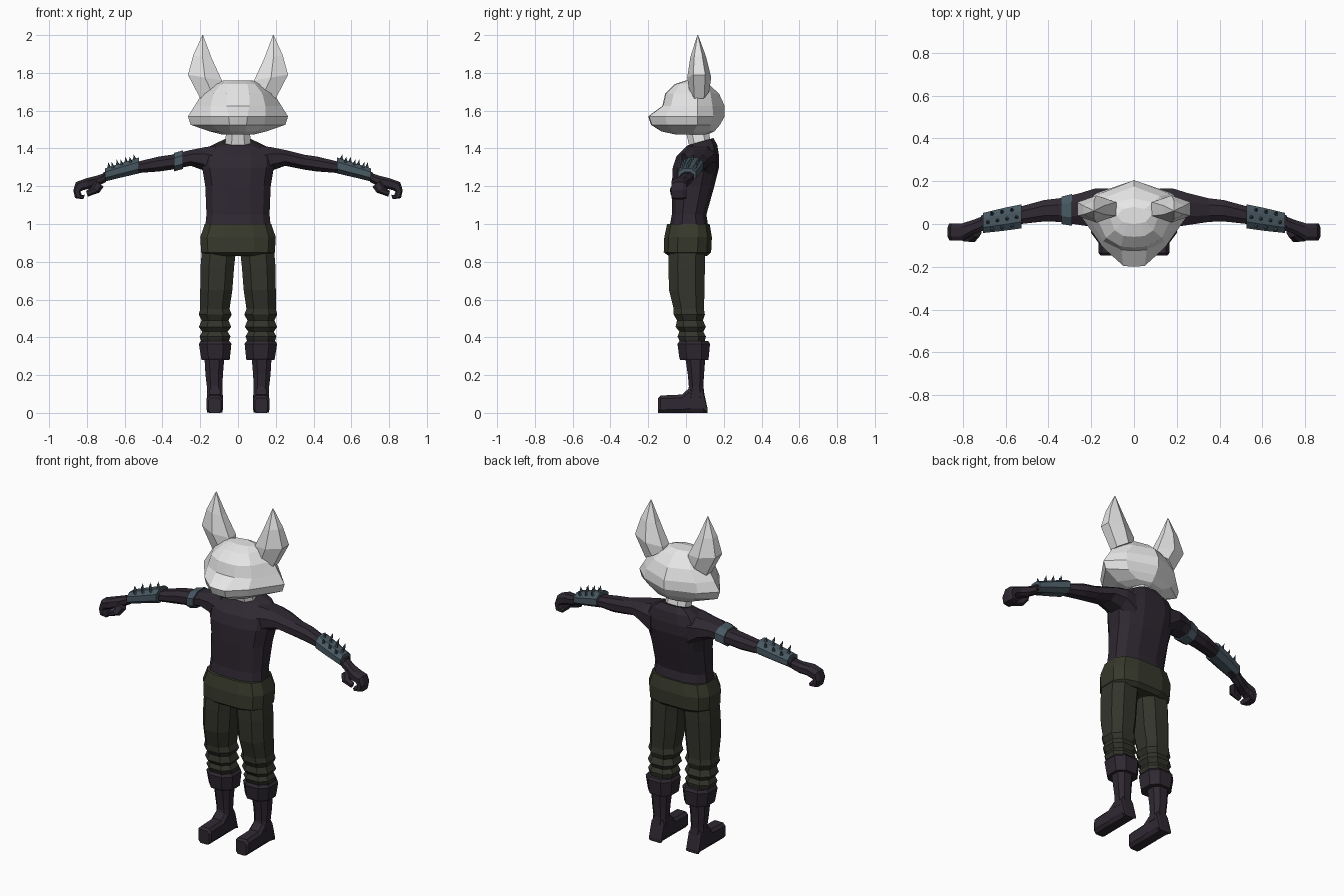
import bpy, bmesh, math
from mathutils import Vector as V


def material(name, rgb):
    m = bpy.data.materials.new(name)
    m.diffuse_color = (*rgb, 1)
    return m


WHITE = material("pale_grey", (0.8, 0.8, 0.8))
DARK = material("dark_plum", (0.028, 0.021, 0.031))
OLIVE = material("olive_cloth", (0.033, 0.035, 0.025))
BELT = material("olive_hem", (0.038, 0.040, 0.024))
STEEL = material("blue_grey", (0.065, 0.098, 0.122))


def ring(c, u, v, n=8, e=1.0):
    """Flat-sided ring about c with half axes u and v; small e is boxier."""
    top = math.cos(math.pi / n) ** e
    pts = []
    for i in range(n):
        a = 2 * math.pi * (i + 0.5) / n
        p, q = (math.copysign(abs(t) ** e, t) / top for t in (math.cos(a), math.sin(a)))
        pts.append(V(c) + V(u) * p + V(v) * q)
    return pts


def level(z, x0, x1, y0, y1, n=8, e=0.8, slant=0.0):
    """Horizontal ring from its extents."""
    return ring(((x0 + x1) / 2, (y0 + y1) / 2, z), ((x1 - x0) / 2, 0, 0),
                (0, (y1 - y0) / 2, slant), n, e)


def across(x, y0, y1, z0, z1, n=8, e=0.9):
    """Ring in a plane facing along the arm."""
    return ring((x, (y0 + y1) / 2, (z0 + z1) / 2), (0, (y1 - y0) / 2, 0),
                (0, 0, (z1 - z0) / 2), n, e)


def loft(name, lofts, mat, mirror=False):
    bm = bmesh.new()
    for rings in lofts:
        loops = [[bm.verts.new(p) for p in r] for r in rings]
        n = len(loops[0])
        for a, b in zip(loops, loops[1:]):
            for i in range(n):
                j = (i + 1) % n
                bm.faces.new((a[i], a[j], b[j], b[i]))
        bm.faces.new(loops[0][::-1])
        bm.faces.new(loops[-1])
    bmesh.ops.remove_doubles(bm, verts=bm.verts, dist=0.0005)
    bmesh.ops.recalc_face_normals(bm, faces=bm.faces)
    me = bpy.data.meshes.new(name)
    bm.to_mesh(me)
    bm.free()
    me.materials.append(mat)
    ob = bpy.data.objects.new(name, me)
    bpy.context.collection.objects.link(ob)
    if mirror:
        ob.modifiers.new("mirror", 'MIRROR').use_mirror_merge = False
    return ob


# Head: z, front y, front half width, then (x, y) of muzzle, cheek, back corner, back y
head_rows = [
    (1.475, -0.06, .03, .06, -.03, .09, .05, .06, .10, .12),
    (1.49, -0.13, .04, .10, -.07, .15, .04, .09, .13, .15),
    (1.525, -0.185, .045, .14, -.10, .25, .06, .15, .13, .18),
    (1.57, -0.20, .05, .145, -.11, .265, .06, .175, .145, .205),
    (1.625, -0.125, .06, .145, -.08, .23, .06, .165, .14, .205),
    (1.69, -0.11, .06, .13, -.065, .19, .06, .12, .13, .175),
    (1.74, -0.06, .05, .09, -.03, .12, .05, .09, .10, .12),
    (1.76, 0.0, .03, .055, .01, .08, .04, .05, .07, .08)]
head = []
for z, yf, xf, xm, ym, xc, yc, xb, yb, yk in head_rows:
    half = [(xf, yf + .004), (xm, ym), (xc, yc), (xb, yb)]
    pts = [(0, yf)] + half + [(0, yk)] + [(-x, y) for x, y in half[::-1]]
    head.append([V((x, y, z)) for x, y in pts])
loft("head", [head], WHITE)

# Ears
loft("ears", [[ring((.14, .07, 1.70), (.06, 0, -.035), (0, .045, 0), 6),
               ring((.175, .07, 1.775), (.09, 0, .015), (0, .055, 0), 6),
               ring((.188, .065, 1.885), (.049, 0, .008), (0, .036, 0), 6),
               ring((.187, .062, 2.0), (.002, 0, 0), (0, .002, 0), 6)]], WHITE, True)

# Neck
loft("neck", [[level(1.40, -.07, .07, .02, .14), level(1.53, -.06, .06, -.01, .11)]], WHITE)

# Torso: z, half width, front y, back y, slant
torso = [(.97, .175, -.09, .12, 0), (1.05, .167, -.075, .108, 0), (1.2, .173, -.075, .15, 0),
         (1.3, .19, -.07, .175, 0), (1.36, .19, -.05, .175, 0), (1.405, .15, -.02, .165, .015),
         (1.435, .085, .005, .145, .02)]
loft("torso", [[level(z, -w, w, a, b, 12, .75, s) for z, w, a, b, s in torso]], DARK)

# Hips
hips = [(.83, .17, -.09, .11), (.85, .195, -.118, .133), (.93, .2, -.115, .137), (1.0, .176, -.1, .125)]
loft("hips", [[level(z, -w, w, a, b, 12, .65) for z, w, a, b in hips]], BELT)

# Trouser legs with gathered folds above the boots
legs = [(.87, .01, .19, -.09, .1), (.78, .02, .198, -.093, .1), (.65, .03, .2, -.09, .098),
        (.55, .045, .2, -.065, .095), (.52, .033, .208, -.065, .1), (.49, .05, .193, -.048, .09),
        (.455, .036, .207, -.055, .105), (.43, .055, .19, -.035, .092),
        (.405, .04, .203, -.045, .105), (.36, .055, .19, -.025, .095)]
loft("trouser_legs", [[level(*r) for r in legs]], OLIVE, True)

# Boots: cuff, shaft and foot
cuff = [(.28, .045, .192, -.03, .118), (.29, .043, .195, -.035, .12),
        (.365, .035, .207, -.045, .127), (.38, .045, .197, -.035, .118)]
shaft = [(.08, .08, .165, .0, .1), (.14, .083, .165, .015, .092),
         (.2, .08, .172, .01, .095), (.3, .072, .178, -.005, .103)]
foot = []
for y, w, h in [(-.147, .034, .08), (-.135, .043, .092), (-.02, .042, .097), (.02, .041, .135),
                (.09, .041, .13), (.115, .041, .0)]:
    h = max(h, .02)
    foot.append(ring((.123, y, h / 2), (w, 0, 0), (0, 0, h / 2), 8, .5))
loft("boots", [[level(*r) for r in cuff], [level(*r) for r in shaft], foot], DARK, True)

# Arms: x, y range, z range
arms = [(.12, -.03, .165, 1.22, 1.415), (.185, -.015, .165, 1.285, 1.405),
        (.25, -.005, .145, 1.308, 1.392), (.35, .01, .12, 1.288, 1.367),
        (.42, .012, .112, 1.278, 1.357), (.53, .0, .082, 1.27, 1.33), (.715, -.03, .04, 1.222, 1.272)]
loft("arms", [[across(*r) for r in arms]], DARK, True)

# Hands: curled fingers plus thumb
fist = [across(.70, -.03, .04, 1.222, 1.272), across(.75, -.045, .02, 1.195, 1.255)]
for x, z, dx, dz in [(.80, 1.213, .006, .028), (.84, 1.2, .018, .022), (.853, 1.175, .019, .004),
                     (.845, 1.145, .018, -.008), (.815, 1.143, .004, -.012)]:
    fist.append(ring((x, -.037, z), (0, .04, 0), (dx, 0, dz), 8, .7))
thumb = [ring((.735, -.04, 1.215), (0, .02, 0), (.02, 0, .015), 6),
         ring((.755, -.064, 1.18), (0, .02, 0), (.018, 0, .012), 6),
         ring((.80, -.066, 1.16), (0, .014, 0), (.004, 0, .013), 6)]
loft("hands", [fist, thumb], DARK, True)

# Bracers
loft("bracers", [[across(.525, -.02, .092, 1.268, 1.352), across(.61, -.032, .075, 1.248, 1.325),
                  across(.705, -.042, .052, 1.226, 1.294)]], STEEL, True)

# Bracer spikes in three rows
spikes = []
up = V((.2, 0, .98))
for row, off in enumerate((-.032, 0, .032)):
    for k in range(4 if row == 1 else 3):
        t = (.12 + .25 * k) if row == 1 else (.24 + .26 * k)
        base = V((.525 + .18 * t, .036 - .031 * t + off, 1.346 - .056 * t - .2 * abs(off)))
        lean = up + V((0, off * 14, 0))
        spikes.append([ring(base, (.009, 0, 0), (0, .009, 0), 5),
                       ring(base + lean * .032, (.0002, 0, 0), (0, .0002, 0), 5)])
loft("bracer_spikes", spikes, STEEL, True)

# Single band on one upper arm
loft("arm_band", [[across(-.34, 0, .128, 1.278, 1.376), across(-.29, -.008, .14, 1.292, 1.39)]], STEEL)
